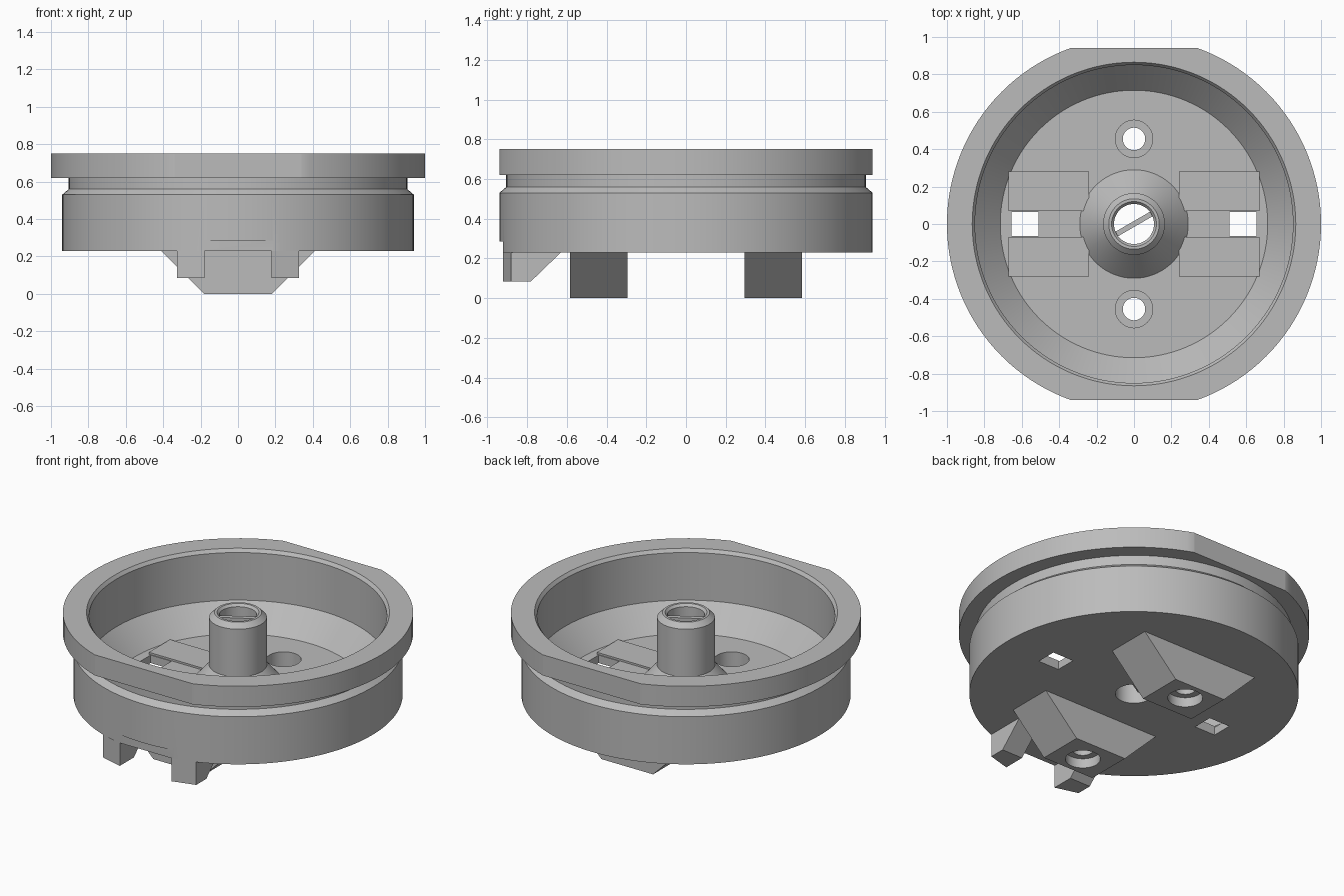
import bpy, bmesh, math
from mathutils import Matrix, Vector

cube = bpy.data.objects.get("Cube")
if cube:
    bpy.data.objects.remove(cube, do_unlink=True)

grey = bpy.data.materials.new("plain_grey")
grey.use_nodes = True
grey.diffuse_color = (0.5, 0.5, 0.5, 1)
grey.node_tree.nodes["Principled BSDF"].inputs["Base Color"].default_value = (0.5, 0.5, 0.5, 1)


def finish(name, bm):
    bmesh.ops.recalc_face_normals(bm, faces=bm.faces)
    mesh = bpy.data.meshes.new(name)
    bm.to_mesh(mesh)
    bm.free()
    mesh.materials.append(grey)
    obj = bpy.data.objects.new(name, mesh)
    bpy.context.collection.objects.link(obj)
    return obj


def lathe(name, profile, steps=128):
    """Spin a closed (radius, z) outline about the z axis."""
    bm = bmesh.new()
    rings = []
    for i in range(steps):
        a = math.tau * i / steps
        rings.append([bm.verts.new((r * math.cos(a), r * math.sin(a), z)) for r, z in profile])
    n = len(profile)
    for i in range(steps):
        a, b = rings[i], rings[(i + 1) % steps]
        for j in range(n):
            k = (j + 1) % n
            bm.faces.new((a[j], b[j], b[k], a[k]))
    return finish(name, bm)


def prism(name, first, second):
    """Join two matching outlines of 3D points into a solid."""
    bm = bmesh.new()
    a = [bm.verts.new(p) for p in first]
    b = [bm.verts.new(p) for p in second]
    bm.faces.new(a)
    bm.faces.new(b[::-1])
    for i in range(len(a)):
        j = (i + 1) % len(a)
        bm.faces.new((a[i], a[j], b[j], b[i]))
    return finish(name, bm)


def box(name, lo, hi, turn=0):
    bm = bmesh.new()
    lo, hi = Vector(lo), Vector(hi)
    size = Matrix.Diagonal((*(hi - lo), 1))
    bmesh.ops.create_cube(bm, size=1, matrix=Matrix.Translation((lo + hi) / 2) @ size)
    bm.transform(Matrix.Rotation(turn, 4, "Z"))
    return finish(name, bm)


def cylinder(name, x, y, r, z0, z1):
    bm = bmesh.new()
    bmesh.ops.create_cone(bm, cap_ends=True, segments=48, radius1=r, radius2=r,
                          depth=z1 - z0, matrix=Matrix.Translation((x, y, (z0 + z1) / 2)))
    return finish(name, bm)


def cut(obj, cutter):
    cutter.hide_render = True
    mod = obj.modifiers.new("cut", "BOOLEAN")
    mod.operation = "DIFFERENCE"
    mod.solver = "EXACT"
    mod.object = cutter
    bpy.context.view_layer.objects.active = obj
    bpy.ops.object.modifier_apply(modifier=mod.name)
    bpy.data.objects.remove(cutter, do_unlink=True)


# Round housing with groove, flange, bowl and hollow centre post
body = lathe("housing", [
    (0.107, 0.23), (0.94, 0.23), (0.94, 0.53), (0.905, 0.56), (0.905, 0.62),
    (1, 0.62), (1, 0.75), (0.865, 0.75), (0.85, 0.73), (0.85, 0.43),
    (0.715, 0.28), (0.29, 0.28), (0.165, 0.42), (0.165, 0.72), (0.135, 0.75),
    (0.12, 0.75), (0.107, 0.735)])

# Flats on the flange and the small flat at the lower front
for s in (-1, 1):
    cut(body, box("flat_cutter", (-1, min(s * 0.94, s * 1.2), 0.6), (1, max(s * 0.94, s * 1.2), 0.9)))
cut(body, box("front_cutter", (-0.5, -1.2, 0.1), (0.5, -0.92, 0.285)))

# Square holes beside the post
for s in (-1, 1):
    x = 0.5825 * s
    cut(body, box("square_cutter", (x - 0.0725, -0.065, 0.1), (x + 0.0725, 0.065, 0.4)))

parts = [body]
for s, side in ((-1, "front"), (1, "back")):
    y = 0.455 * s
    cut(body, cylinder("bore_cutter", 0, y, 0.1, 0.1, 0.4))

    # Wedge foot with a screw hole, recessed from both ends
    outline = [(-0.41, 0.23), (-0.18, 0), (0.18, 0), (0.41, 0.23)]
    foot = prism(side + "_foot", [(x, 0.295 * s, z) for x, z in outline],
                 [(x, 0.585 * s, z) for x, z in outline])
    cut(foot, cylinder("screw_cutter", 0, y, 0.06, -0.1, 0.4))
    cut(foot, cylinder("lower_cutter", 0, y, 0.1, -0.1, 0.06))
    cut(foot, cylinder("upper_cutter", 0, y, 0.1, 0.14, 0.4))
    parts.append(foot)

    # Low pads on the bowl floor
    for t, hand in ((-1, "right"), (1, "left")):
        ys = sorted((0.07 * s, 0.28 * s))
        xs = sorted((0.24 * t, 0.67 * t))
        parts.append(box(f"{side}_{hand}_pad", (xs[0], ys[0], 0.275), (xs[1], ys[1], 0.292)))

# Pair of hooks at the front
for t, hand in ((-1, "right"), (1, "left")):
    def side_outline(x, front):
        return [(x * t, y, z) for y, z in
                ((front, 0.23), (front, 0.085), (-0.78, 0.085), (-0.63, 0.23))]
    parts.append(prism(hand + "_hook", side_outline(0.18, -0.92), side_outline(0.325, -0.88)))

# Thin blade across the post bore
parts.append(box("post_blade", (-0.112, -0.014, 0.3), (0.112, 0.014, 0.72), math.radians(30)))

bpy.ops.object.select_all(action="DESELECT")
for p in parts:
    p.select_set(True)
bpy.context.view_layer.objects.active = body
bpy.ops.object.shade_smooth_by_angle(angle=math.radians(25))
